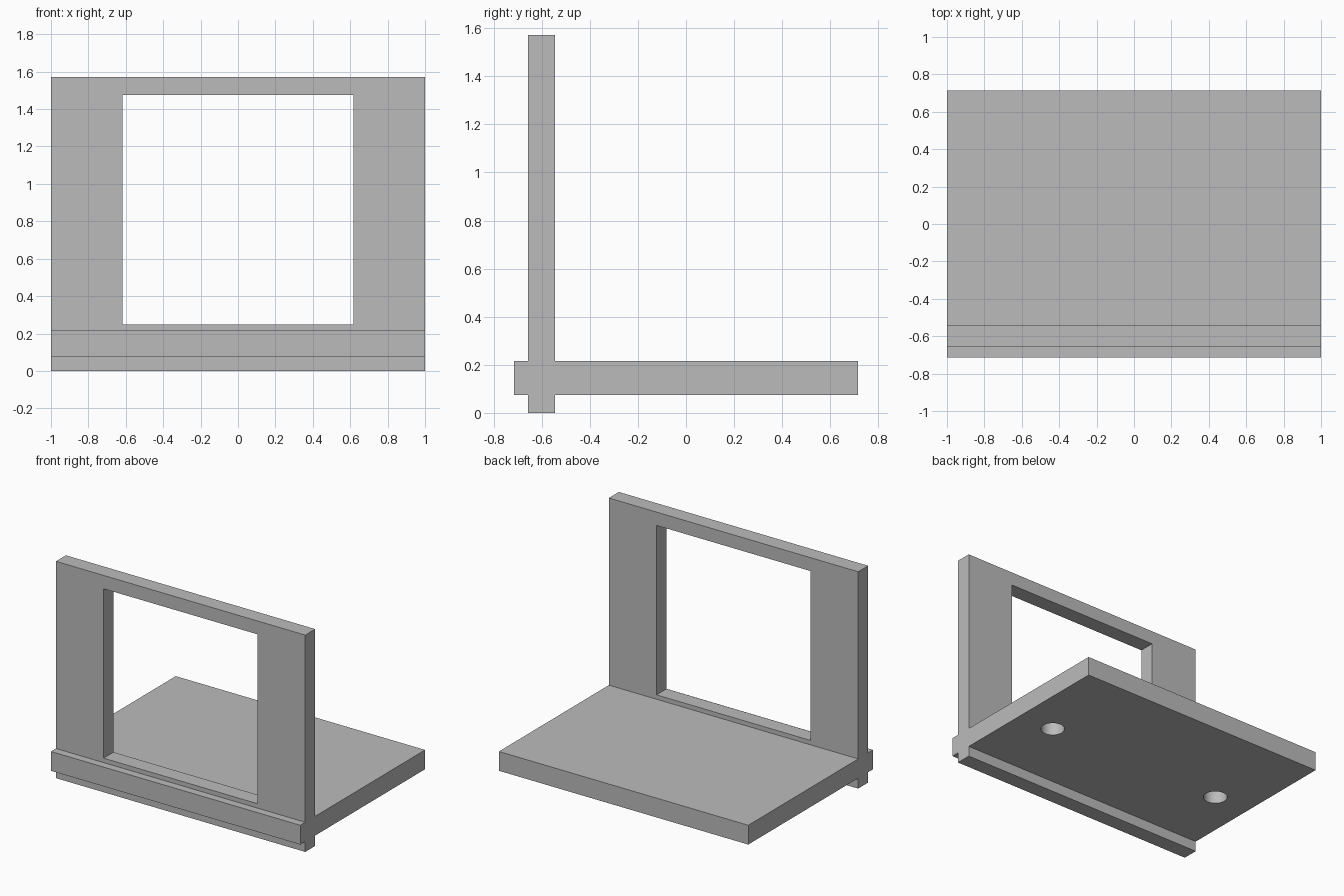
import bpy
import bmesh
from mathutils import Matrix, Vector

default = bpy.data.objects.get("Cube")
if default:
    bpy.data.objects.remove(default, do_unlink=True)

# Single grey material
grey = bpy.data.materials.new("plain grey")
grey.use_nodes = True
colour = (0.5, 0.5, 0.5, 1)
grey.diffuse_color = colour
grey.node_tree.nodes["Principled BSDF"].inputs["Base Color"].default_value = colour

# Main dimensions
HALF_WIDTH, HALF_DEPTH, TOP = 1.0, 0.715, 1.572
SLAB_LOW, SLAB_HIGH = 0.075, 0.215
PANEL_FRONT, PANEL_BACK = -0.658, -0.544


def make_object(name, bm):
    bmesh.ops.recalc_face_normals(bm, faces=bm.faces)
    mesh = bpy.data.meshes.new(name)
    bm.to_mesh(mesh)
    bm.free()
    mesh.materials.append(grey)
    obj = bpy.data.objects.new(name, mesh)
    bpy.context.collection.objects.link(obj)
    return obj


def box(name, low, high):
    bm = bmesh.new()
    low, high = Vector(low), Vector(high)
    size = Matrix.Diagonal((high - low).to_4d())
    bmesh.ops.create_cube(bm, size=1, matrix=Matrix.Translation((low + high) / 2) @ size)
    return make_object(name, bm)


def cylinder(name, x, y, radius, low, high):
    bm = bmesh.new()
    bmesh.ops.create_cone(bm, cap_ends=True, segments=48, radius1=radius, radius2=radius,
                          depth=high - low, matrix=Matrix.Translation((x, y, (low + high) / 2)))
    return make_object(name, bm)


# Slab and upright panel as one cross-shaped side profile, extruded across the width
profile = [
    (PANEL_FRONT, 0), (PANEL_BACK, 0), (PANEL_BACK, SLAB_LOW),
    (HALF_DEPTH, SLAB_LOW), (HALF_DEPTH, SLAB_HIGH), (PANEL_BACK, SLAB_HIGH),
    (PANEL_BACK, TOP), (PANEL_FRONT, TOP), (PANEL_FRONT, SLAB_HIGH),
    (-HALF_DEPTH, SLAB_HIGH), (-HALF_DEPTH, SLAB_LOW), (PANEL_FRONT, SLAB_LOW),
]
bm = bmesh.new()
side = bm.faces.new([bm.verts.new((-HALF_WIDTH, y, z)) for y, z in profile])
extruded = bmesh.ops.extrude_face_region(bm, geom=[side])["geom"]
bmesh.ops.translate(bm, vec=(2 * HALF_WIDTH, 0, 0),
                    verts=[v for v in extruded if isinstance(v, bmesh.types.BMVert)])
stand = make_object("slab_and_window_panel", bm)

# Window opening, and two blind holes under the slab
cutters = [box("window_cutter", (-0.617, -0.8, 0.247), (0.617, -0.4, 1.475))]
for label, sign in (("left", 1), ("right", -1)):
    cutters.append(cylinder(label + "_hole_cutter", sign * 0.717, 0, 0.08, 0.0, 0.185))

for cutter in cutters:
    cutter.hide_render = True
    cut = stand.modifiers.new(cutter.name, "BOOLEAN")
    cut.operation = "DIFFERENCE"
    cut.solver = "EXACT"
    cut.object = cutter

# Bake the cuts and drop the helpers
bpy.context.view_layer.update()
graph = bpy.context.evaluated_depsgraph_get()
baked = bpy.data.meshes.new_from_object(stand.evaluated_get(graph))
stand.modifiers.clear()
stand.data = baked
for cutter in cutters:
    bpy.data.objects.remove(cutter, do_unlink=True)

# Smooth hole walls, crisp edges elsewhere
bpy.ops.object.select_all(action="DESELECT")
stand.select_set(True)
bpy.context.view_layer.objects.active = stand
bpy.ops.object.shade_smooth_by_angle()
